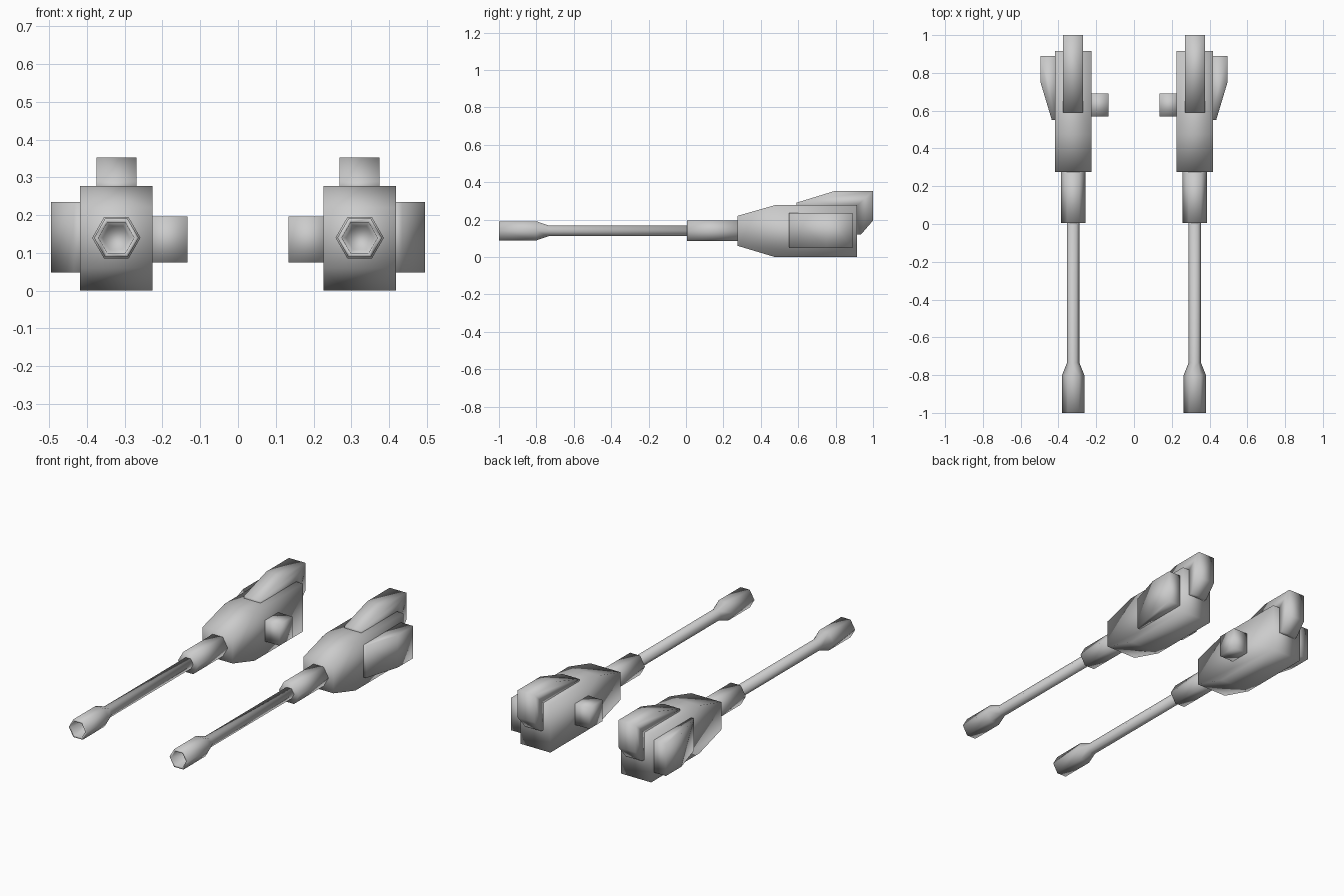
import bpy, bmesh, math

if "Cube" in bpy.data.objects:
    bpy.data.objects.remove(bpy.data.objects["Cube"])

CX, CZ = 0.322, 0.14   # barrel axis of the right-hand unit


def finish(name, bm):
    """Make an object, smooth shaded, mirrored to the other side."""
    bmesh.ops.recalc_face_normals(bm, faces=bm.faces)
    me = bpy.data.meshes.new(name)
    bm.to_mesh(me)
    bm.free()
    for p in me.polygons:
        p.use_smooth = True
    ob = bpy.data.objects.new(name, me)
    bpy.context.collection.objects.link(ob)
    mod = ob.modifiers.new("mirror", 'MIRROR')
    mod.use_axis = (True, False, False)
    return ob


def prism(name, profile, lo, hi, axis):
    """Extrude a profile along x (profile is y,z) or z (profile is x,y)."""
    bm = bmesh.new()
    place = (lambda a, b, t: (t, a, b)) if axis == 'x' else (lambda a, b, t: (a, b, t))
    ends = [[bm.verts.new(place(a, b, t)) for a, b in profile] for t in (lo, hi)]
    for ring in ends:
        bm.faces.new(ring)
    n = len(profile)
    for i in range(n):
        j = (i + 1) % n
        bm.faces.new((ends[0][i], ends[0][j], ends[1][j], ends[1][i]))
    return finish(name, bm)


def hex_tube(name, stations):
    """Six-sided tube through (y, radius) stations along the barrel axis."""
    bm = bmesh.new()
    rings = []
    for y, r in stations:
        rings.append([bm.verts.new((CX + r * math.cos(i * math.pi / 3), y,
                                    CZ + r * math.sin(i * math.pi / 3))) for i in range(6)])
    for a, b in zip(rings, rings[1:]):
        for i in range(6):
            j = (i + 1) % 6
            bm.faces.new((a[i], a[j], b[j], b[i]))
    bm.faces.new(rings[0])
    bm.faces.new(rings[-1])
    return finish(name, bm)


# Main housing with tapered nose
prism("housing", [(0.275, 0.22), (0.475, 0.277), (0.915, 0.277),
                  (0.915, 0.0), (0.475, 0.0), (0.275, 0.06)],
      CX - 0.096, CX + 0.096, 'x')

# Top fin that wraps over the back of the housing
prism("top_fin", [(0.59, 0.26), (0.59, 0.29), (0.795, 0.353), (1.0, 0.353),
                  (1.0, 0.195), (0.935, 0.12), (0.9, 0.12), (0.9, 0.26)],
      CX - 0.053, CX + 0.053, 'x')

# Outer side pod
prism("side_pod", [(0.40, 0.89), (0.495, 0.89), (0.495, 0.75), (0.435, 0.55), (0.40, 0.55)],
      0.048, 0.235, 'z')

# Inner mounting lug
prism("mounting_lug", [(0.134, 0.57), (0.24, 0.57), (0.24, 0.69), (0.134, 0.69)],
      0.075, 0.197, 'z')

# Barrel sleeve
hex_tube("barrel_sleeve", [(0.005, 0.064), (0.29, 0.064)])

# Barrel with flared, hollow muzzle
hex_tube("barrel", [(0.02, 0.033), (-0.735, 0.033), (-0.80, 0.059), (-1.0, 0.059),
                    (-1.0, 0.047), (-0.85, 0.036)])
